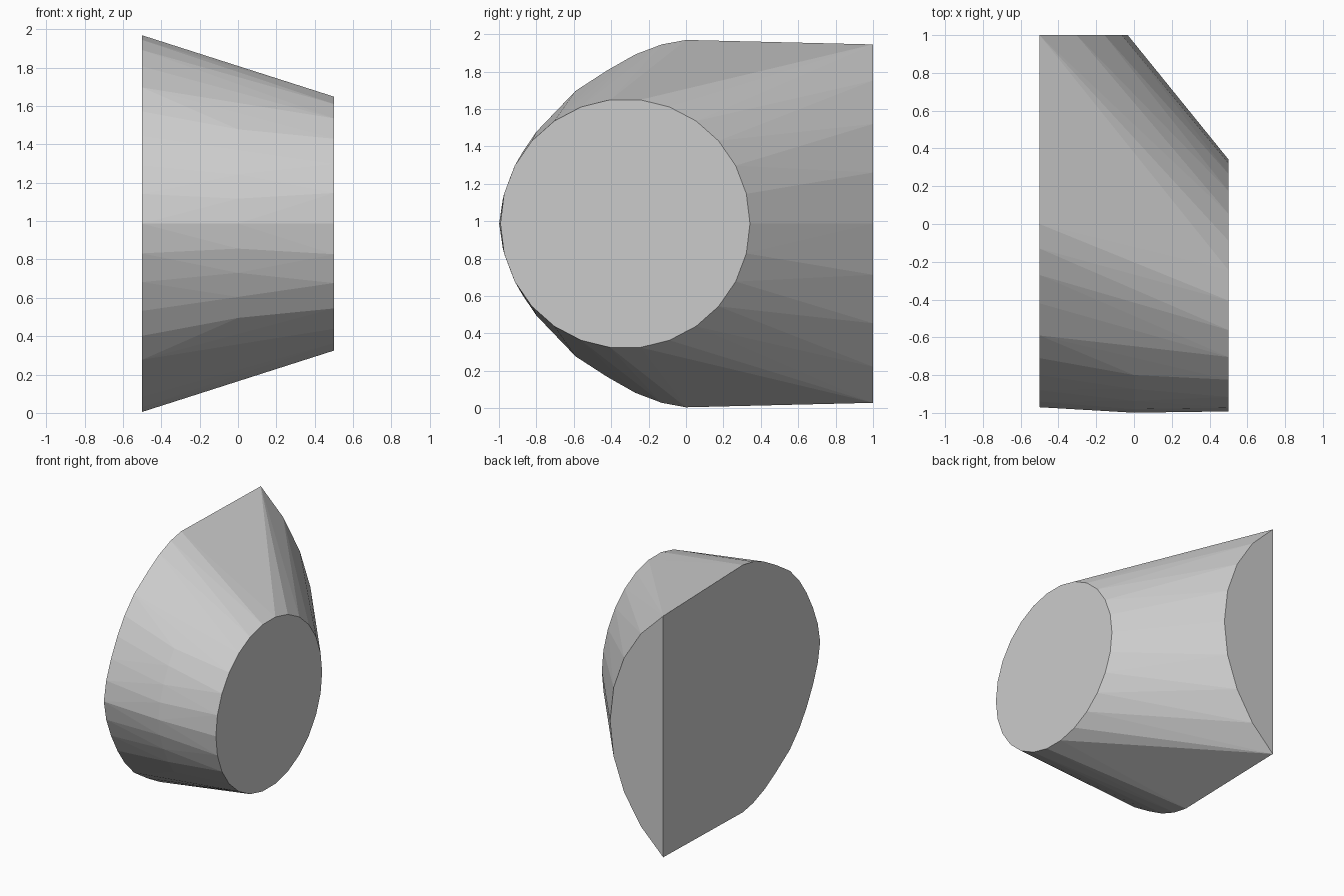
import bpy, bmesh
from math import sin, cos, pi, asin

cube = bpy.data.objects.get("Cube")
if cube:
    bpy.data.objects.remove(cube)

MID = 0.987  # height of the horizontal symmetry plane

grey = bpy.data.materials.new("light_grey")
grey.use_nodes = True
grey.diffuse_color = (0.6, 0.6, 0.6, 1)
grey.node_tree.nodes["Principled BSDF"].inputs["Base Color"].default_value = (0.6, 0.6, 0.6, 1)


def mirrored(points):
    """Mirror (x, y, half height) points about the middle plane."""
    return [(x, y, MID + s * h) for x, y, h in points for s in (1, -1) if h or s > 0]


# Large rounded end, running straight to the back edge
nose = [(0, 0.982), (-0.13, 0.958), (-0.27, 0.905), (-0.42, 0.82), (-0.59, 0.71),
        (-0.71, 0.585), (-0.80, 0.455), (-0.88, 0.305), (-0.94, 0.155), (-0.97, 0)]
large_end = mirrored([(-0.5, y, h) for y, h in nose])

# Small circular end
CY, R, N = -0.325, 0.667, 26
small_end = [(0.5, CY + R * cos(2 * pi * i / N), MID + R * sin(2 * pi * i / N))
             for i in range(N)]

# Bowed back face: a circular arc standing on its chord
half, depth = 0.958, 0.467
radius = (half ** 2 + depth ** 2) / (2 * depth)
sweep = asin(half / radius)
back_face = mirrored([(-0.5 + depth - radius * (1 - cos(sweep * i / 4)), 1.0,
                       radius * sin(sweep * i / 4)) for i in range(5)])

# Slight bulge halfway along the front
bulge = []
for y, h in nose[5:]:
    c = (1 - (h / 0.98) ** 2) ** 0.5
    bulge.append((0, (y + CY - R * c) / 2 - 0.018 * c, (h + R * h / 0.98) / 2))
bulge = mirrored(bulge)

# Skin all sections as one convex body
bm = bmesh.new()
for co in large_end + small_end + back_face + bulge:
    bm.verts.new(co)
hull = bmesh.ops.convex_hull(bm, input=bm.verts[:])
loose = [v for v in bm.verts if not v.link_faces]
bmesh.ops.delete(bm, geom=loose, context='VERTS')
bmesh.ops.dissolve_limit(bm, angle_limit=0.01, verts=bm.verts[:], edges=bm.edges[:])
bmesh.ops.recalc_face_normals(bm, faces=bm.faces[:])

mesh = bpy.data.meshes.new("tapered_body")
bm.to_mesh(mesh)
bm.free()
mesh.materials.append(grey)
body = bpy.data.objects.new("tapered_body", mesh)
bpy.context.collection.objects.link(body)
